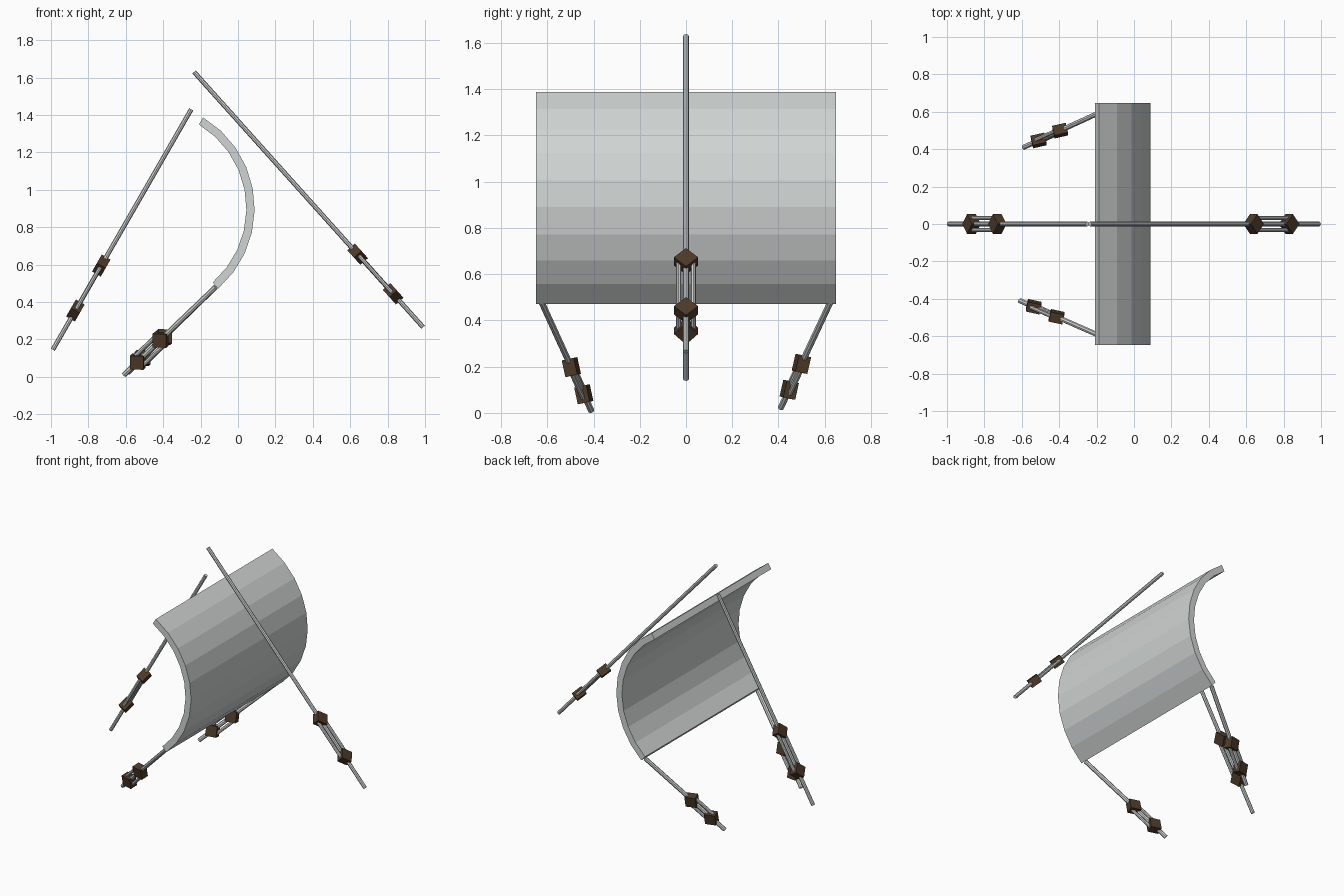
import bpy, bmesh, math
from mathutils import Vector, Matrix

if "Cube" in bpy.data.objects:
    bpy.data.objects.remove(bpy.data.objects["Cube"])


def material(name, rgb):
    m = bpy.data.materials.new(name)
    m.diffuse_color = (*rgb, 1)
    m.use_nodes = True
    m.node_tree.nodes["Principled BSDF"].inputs["Base Color"].default_value = m.diffuse_color
    return m


steel = material("pale grey metal", (0.63, 0.66, 0.65))
brown = material("dark brown", (0.075, 0.043, 0.021))


def finish(name, bm, mat):
    bmesh.ops.recalc_face_normals(bm, faces=bm.faces[:])
    me = bpy.data.meshes.new(name)
    bm.to_mesh(me)
    bm.free()
    me.materials.append(mat)
    ob = bpy.data.objects.new(name, me)
    bpy.context.collection.objects.link(ob)
    return ob


def frame(along, wide):
    """Axes: x = wide, y = normal, z = along the rod."""
    return Matrix((wide, along.cross(wide), along)).transposed().to_4x4()


def bar(name, a, b, wide, radius):
    d = (b - a).normalized()
    bm = bmesh.new()
    bmesh.ops.create_cone(bm, cap_ends=True, segments=8, radius1=radius,
                          radius2=radius, depth=(b - a).length,
                          matrix=Matrix.Translation((a + b) / 2) @ frame(d, wide))
    finish(name, bm, steel)


def block(name, at, d, wide):
    # block turned 45 degrees so its corners point along the rod
    bm = bmesh.new()
    m = (Matrix.Translation(at) @ frame(d, wide)
         @ Matrix.Rotation(math.radians(45), 4, 'Y')
         @ Matrix.Diagonal((0.074, 0.054, 0.074, 1)))
    bmesh.ops.create_cube(bm, size=1, matrix=m)
    finish(name, bm, brown)


def tension_rod(name, a, b, t1, t2, wide, radius):
    a, b = Vector(a), Vector(b)
    d = (b - a).normalized()
    wide = wide or d.cross(Vector((0, 1, 0))).normalized()
    p, q = a.lerp(b, t1), a.lerp(b, t2)
    bar(name + "_rod", a, b, wide, radius)
    block(name + "_upper_block", p, d, wide)
    block(name + "_lower_block", q, d, wide)
    for side, s in (("left", -1), ("right", 1)):
        bar(f"{name}_{side}_rail", p + wide * s * 0.032, q + wide * s * 0.032, wide, 0.011)


# curved plate: faceted arc swept along y
cx, cz, half = -0.479, 0.90, 0.648
bm = bmesh.new()
angles = [math.radians(59 - 12 * i) for i in range(10)]
profile = [(0.568, a) for a in angles] + [(0.524, a) for a in reversed(angles)]
rings = [[bm.verts.new((cx + r * math.cos(a), y, cz + r * math.sin(a)))
          for r, a in profile] for y in (-half, half)]
n = len(profile)
for i in range(n):
    j = (i + 1) % n
    bm.faces.new((rings[0][i], rings[0][j], rings[1][j], rings[1][i]))
for ring in rings:
    for i in range(9):
        bm.faces.new((ring[i], ring[i + 1], ring[n - 2 - i], ring[n - 1 - i]))
finish("curved_plate", bm, steel)

# long centre rods with their tensioners
Y = Vector((0, 1, 0))
tension_rod("right_stay", (-0.235, 0, 1.63), (0.99, 0, 0.265), 0.714, 0.869, Y, 0.0125)
tension_rod("left_stay", (-0.25, 0, 1.43), (-0.99, 0, 0.145), 0.65, 0.837, Y, 0.0125)

# short corner rods under the plate
tension_rod("back_stay", (-0.12, 0.625, 0.48), (-0.59, 0.41, 0.022), 0.585, 0.83, None, 0.014)
tension_rod("front_stay", (-0.12, -0.625, 0.48), (-0.61, -0.41, 0.01), 0.60, 0.85, None, 0.014)
